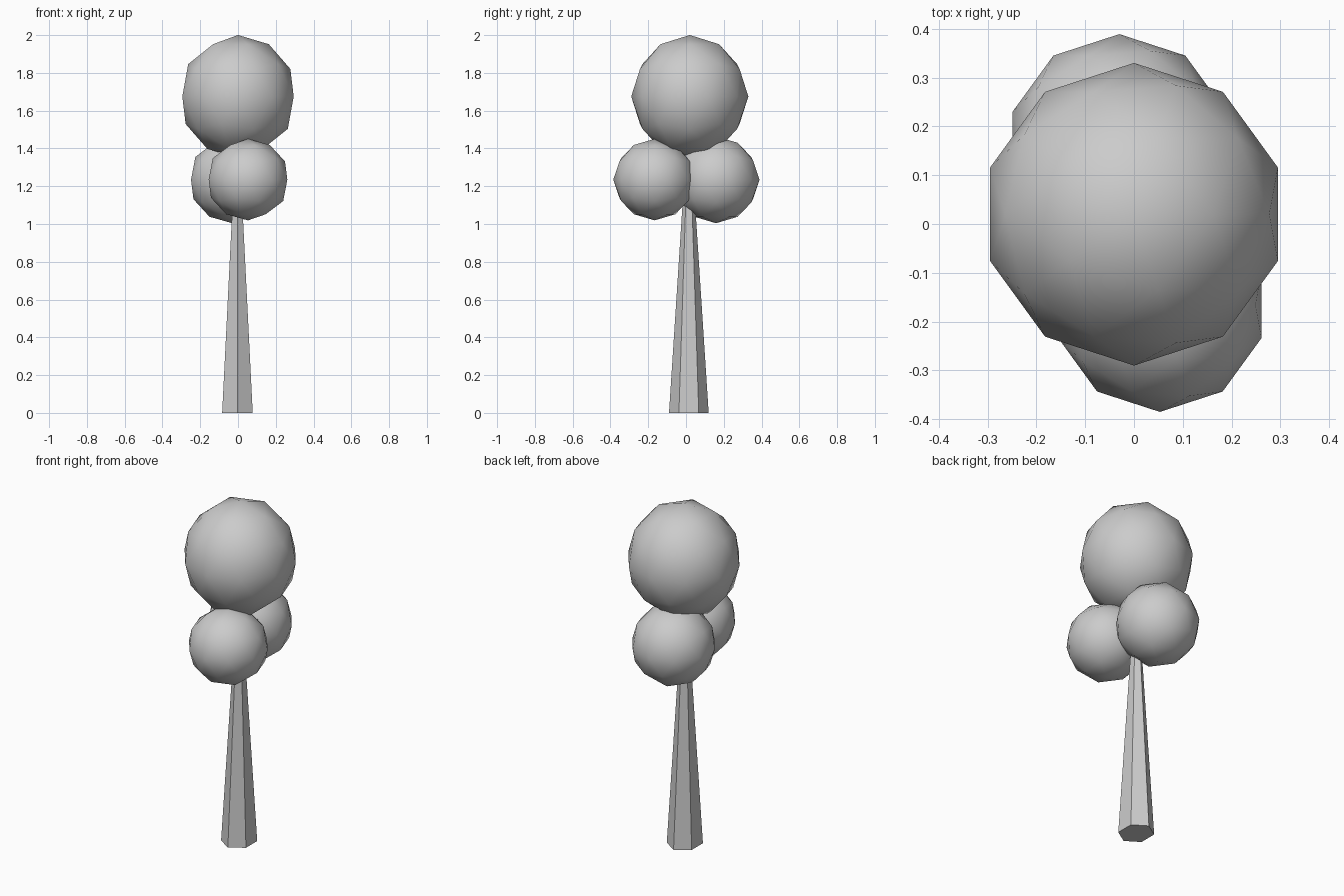
import bpy

if "Cube" in bpy.data.objects:
    bpy.data.objects.remove(bpy.data.objects["Cube"])


def foliage(name, location, radius, height_scale=1.0):
    """Coarse icosphere with smooth shading."""
    bpy.ops.mesh.primitive_ico_sphere_add(subdivisions=2, radius=radius, location=location)
    obj = bpy.context.object
    obj.name = name
    obj.scale.z = height_scale
    bpy.ops.object.shade_smooth()
    return obj


# Tapered six-sided trunk, running up into the crown
TRUNK_H = 1.45
bpy.ops.mesh.primitive_cone_add(vertices=6, radius1=0.105, radius2=0.011, depth=TRUNK_H,
                                location=(-0.003, 0.015, TRUNK_H / 2))
trunk = bpy.context.object
trunk.name = "trunk"
trunk.scale.x = 0.89

# Large crown and two lower foliage clumps
foliage("crown", (0, 0.02, 1.675), 0.31, 1.05)
foliage("front_foliage", (0.053, -0.166, 1.235), 0.219, 0.985)
foliage("back_foliage", (-0.03, 0.159, 1.234), 0.23)
